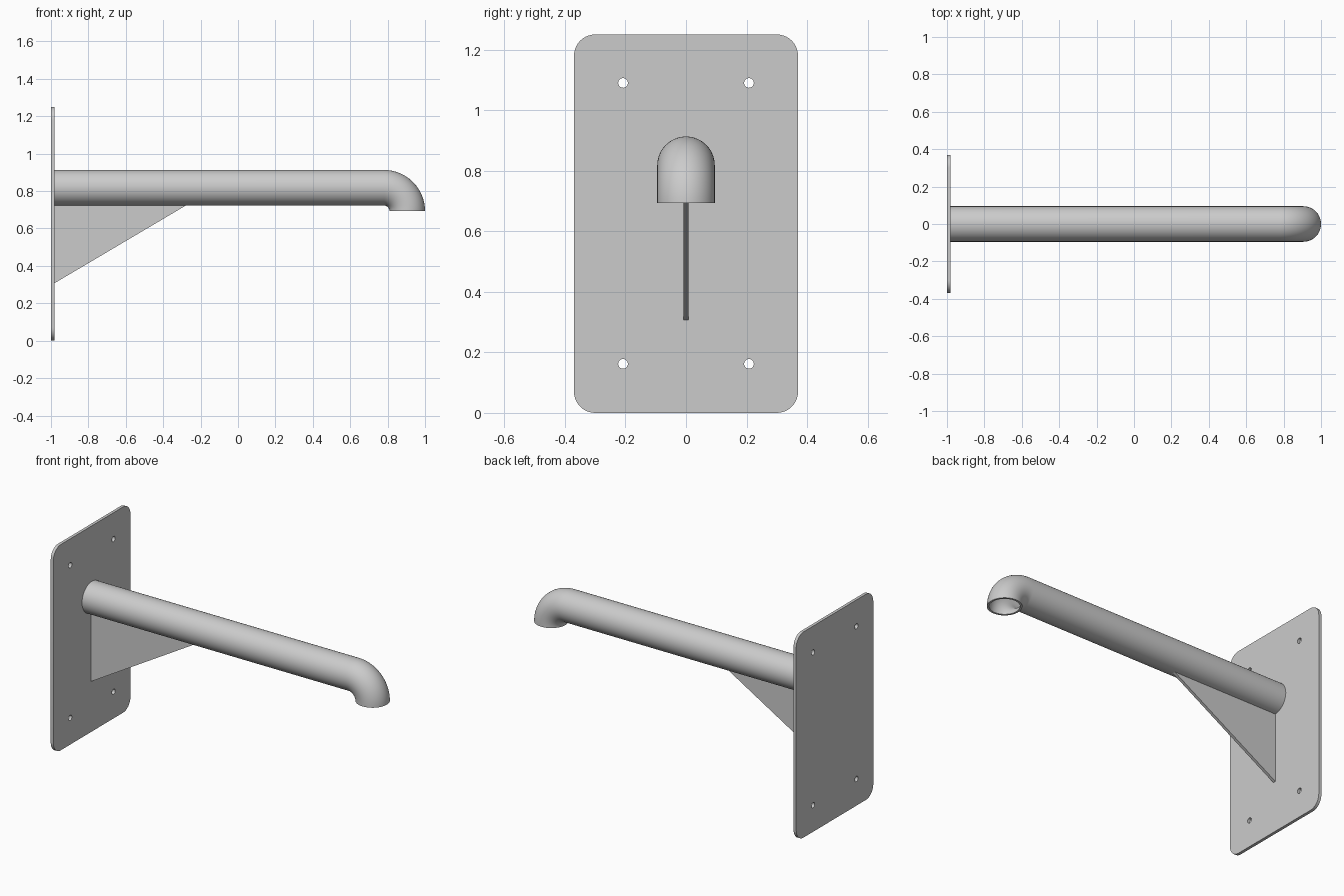
import bpy
import bmesh
from math import sin, cos, pi, radians
from mathutils import Vector

if "Cube" in bpy.data.objects:
    bpy.data.objects.remove(bpy.data.objects["Cube"], do_unlink=True)

# Single painted steel colour
steel = bpy.data.materials.new("grey_steel")
steel.use_nodes = True
GREY = (0.6, 0.6, 0.6, 1)
steel.diffuse_color = GREY
steel.node_tree.nodes["Principled BSDF"].inputs["Base Color"].default_value = GREY


def finish(name, bm):
    bmesh.ops.recalc_face_normals(bm, faces=bm.faces)
    mesh = bpy.data.meshes.new(name)
    bm.to_mesh(mesh)
    bm.free()
    mesh.materials.append(steel)
    obj = bpy.data.objects.new(name, mesh)
    bpy.context.collection.objects.link(obj)
    bpy.ops.object.select_all(action='DESELECT')
    obj.select_set(True)
    bpy.context.view_layer.objects.active = obj
    bpy.ops.object.shade_smooth_by_angle(angle=radians(35))
    return obj


def extrude(bm, offset):
    geom = bmesh.ops.extrude_face_region(bm, geom=bm.faces[:])["geom"]
    verts = [g for g in geom if isinstance(g, bmesh.types.BMVert)]
    bmesh.ops.translate(bm, verts=verts, vec=offset)


def arc(cy, cz, r, start, sweep, n):
    return [(cy + r * cos(start + sweep * i / n), cz + r * sin(start + sweep * i / n))
            for i in range(n + 1)]


# Wall plate: rounded rectangle with four bolt holes
HALF_W, HEIGHT, CORNER, THICK = 0.37, 1.25, 0.07, 0.018
outline = []
for k, (sy, top) in enumerate([(1, 1), (-1, 1), (-1, 0), (1, 0)]):
    cz = HEIGHT - CORNER if top else CORNER
    outline += arc(sy * (HALF_W - CORNER), cz, CORNER, k * pi / 2, pi / 2, 10)
loops = [outline]
for y in (-0.208, 0.208):
    for z in (0.162, 1.09):
        loops.append(arc(y, z, 0.016, 0, 2 * pi, 24)[:-1])

bm = bmesh.new()
edges = []
for loop in loops:
    vs = [bm.verts.new((-1, y, z)) for y, z in loop]
    edges += [bm.edges.new((vs[i - 1], vs[i])) for i in range(len(vs))]
bmesh.ops.triangle_fill(bm, edges=edges, use_beauty=True, normal=(1, 0, 0))
extrude(bm, (THICK, 0, 0))
finish("wall_plate", bm)

# Hollow pipe with a downturned elbow: outer skin out, inner skin back
AXIS_Z, BEND, BEND_X, R_OUT, R_IN, SIDES = 0.818, 0.125, 0.78, 0.095, 0.083, 64
END_Z = AXIS_Z - BEND
path = [(Vector((-1 + THICK, 0, AXIS_Z)), 0.0)]
for i in range(21):
    a = pi / 2 * i / 20
    path.append((Vector((BEND_X + BEND * sin(a), 0, END_Z + BEND * cos(a))), a))

bm = bmesh.new()
rings = []
for radius, stations in ((R_OUT, path), (R_IN, path[::-1])):
    for centre, a in stations:
        up = Vector((sin(a), 0, cos(a)))
        ring = []
        for j in range(SIDES):
            t = 2 * pi * j / SIDES
            ring.append(bm.verts.new(centre + radius * (up * cos(t) + Vector((0, sin(t), 0)))))
        rings.append(ring)
for i in range(len(rings)):
    a, b = rings[i - 1], rings[i]
    for j in range(SIDES):
        bm.faces.new((a[j - 1], a[j], b[j], b[j - 1]))
finish("pipe_arm", bm)

# Triangular gusset under the pipe
bm = bmesh.new()
profile = [(-1 + THICK, 0.307), (-0.27, 0.728), (-1 + THICK, 0.728)]
bm.faces.new([bm.verts.new((x, -0.009, z)) for x, z in profile])
extrude(bm, (0, 0.018, 0))
finish("gusset", bm)
